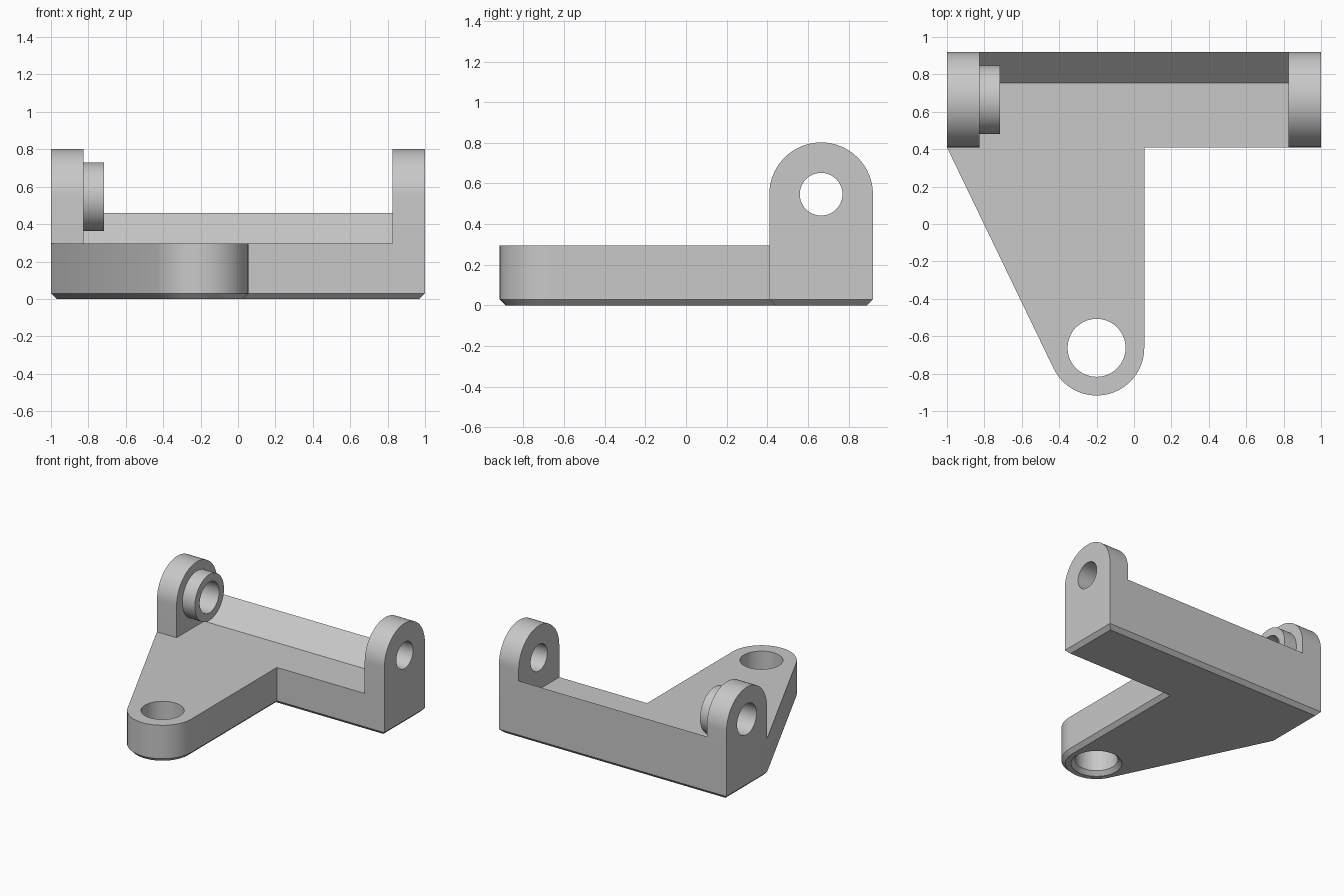
import bpy
import bmesh
import math
from mathutils import Vector

if "Cube" in bpy.data.objects:
    bpy.data.objects.remove(bpy.data.objects["Cube"], do_unlink=True)

# Single grey material
grey = bpy.data.materials.new("light grey")
grey.use_nodes = True
colour = (0.58, 0.58, 0.58, 1)
grey.diffuse_color = colour
grey.node_tree.nodes["Principled BSDF"].inputs["Base Color"].default_value = colour

# Shared dimensions
BACK, STEP = 0.92, 0.41           # rear bar, back and front
PLATE_TOP, RIDGE_TOP = 0.295, 0.46
CHAMFER = 0.03
ROUND = 0.255                     # arm end and lug radius
LUG = 0.173                       # lug thickness
ARM_X, ARM_Y = -0.2, -0.662       # arm hole centre
PIN_Y, PIN_Z = 0.665, 0.547       # pin axis


def arc(cx, cy, r, start, end, steps=32):
    angles = [start + (end - start) * i / steps for i in range(steps + 1)]
    return [(cx + r * math.cos(a), cy + r * math.sin(a)) for a in angles]


def prism(name, points, direction, chamfer=0):
    """Extrude a closed profile; optionally chamfer its bottom outline."""
    bm = bmesh.new()
    face = bm.faces.new([bm.verts.new(p) for p in points])
    grown = bmesh.ops.extrude_face_region(bm, geom=[face], use_keep_orig=True)["geom"]
    verts = [g for g in grown if isinstance(g, bmesh.types.BMVert)]
    bmesh.ops.translate(bm, verts=verts, vec=Vector(direction))
    bmesh.ops.recalc_face_normals(bm, faces=bm.faces)
    if chamfer:
        edges = [e for e in bm.edges if all(v.co.z < 0.001 for v in e.verts)]
        bmesh.ops.bevel(bm, geom=edges, offset=chamfer, offset_type='OFFSET',
                        segments=1, profile=0.5, affect='EDGES')
        bmesh.ops.recalc_face_normals(bm, faces=bm.faces)
    mesh = bpy.data.meshes.new(name)
    bm.to_mesh(mesh)
    bm.free()
    obj = bpy.data.objects.new(name, mesh)
    bpy.context.collection.objects.link(obj)
    return obj


def cylinder(name, r1, r2, depth, location, along_x=False):
    turn = (0, math.pi / 2, 0) if along_x else (0, 0, 0)
    bpy.ops.mesh.primitive_cone_add(vertices=64, radius1=r1, radius2=r2, depth=depth,
                                    location=location, rotation=turn)
    obj = bpy.context.object
    obj.name = name
    return obj


def cut(obj, cutter):
    cutter.hide_render = True
    mod = obj.modifiers.new("hole", 'BOOLEAN')
    mod.operation = 'DIFFERENCE'
    mod.solver = 'EXACT'
    mod.object = cutter
    bpy.context.view_layer.objects.active = obj
    bpy.ops.object.modifier_apply(modifier=mod.name)
    bpy.data.objects.remove(cutter, do_unlink=True)


def bore(obj, radius, x):
    cut(obj, cylinder("bore_cutter", radius, radius, 0.5, (x, PIN_Y, PIN_Z), True))


# Base plate: rear bar with a tapering arm, one side tangent to the rounded end
dx, dy = -1 - ARM_X, STEP - ARM_Y
tangent = math.atan2(dy, dx) + math.acos(ROUND / math.hypot(dx, dy))
outline = [(-1, STEP)] + arc(ARM_X, ARM_Y, ROUND, tangent, math.tau)
outline += [(ARM_X + ROUND, STEP), (1, STEP), (1, BACK), (-1, BACK)]
plate = prism("base_plate", [(x, y, 0) for x, y in outline], (0, 0, PLATE_TOP), CHAMFER)

# Arm hole, countersunk underneath
cut(plate, cylinder("hole_cutter", 0.155, 0.155, 1, (ARM_X, ARM_Y, 0.2)))
cut(plate, cylinder("countersink_cutter", 0.205, 0.135, 0.07, (ARM_X, ARM_Y, 0.015)))

# Sloped ridge along the back, between the lugs
rise = RIDGE_TOP - PLATE_TOP
section = [(BACK - rise, PLATE_TOP), (BACK, PLATE_TOP), (BACK, RIDGE_TOP)]
ridge = prism("back_ridge", [(LUG - 1, y, z) for y, z in section], (2 - 2 * LUG, 0, 0))

# Rounded lugs at both ends
lug_profile = [(STEP, PLATE_TOP), (BACK, PLATE_TOP)] + arc(PIN_Y, PIN_Z, ROUND, 0, math.pi)
parts = [plate, ridge]
for name, x, radius in (("right_lug", -1, 0.122), ("left_lug", 1 - LUG, 0.105)):
    lug = prism(name, [(x, y, z) for y, z in lug_profile], (LUG, 0, 0))
    bore(lug, radius, x + LUG / 2)
    parts.append(lug)

# Hollow boss on the inner face of the right lug
boss_length = 0.11
boss_x = LUG - 1 + boss_length / 2
boss = cylinder("pin_boss", 0.183, 0.183, boss_length, (boss_x, PIN_Y, PIN_Z), True)
bore(boss, 0.122, boss_x)
parts.append(boss)

# Material and shading
for obj in parts:
    obj.data.materials.clear()
    obj.data.materials.append(grey)
    bpy.ops.object.select_all(action='DESELECT')
    obj.select_set(True)
    bpy.context.view_layer.objects.active = obj
    bpy.ops.object.shade_smooth_by_angle(angle=math.radians(30))
